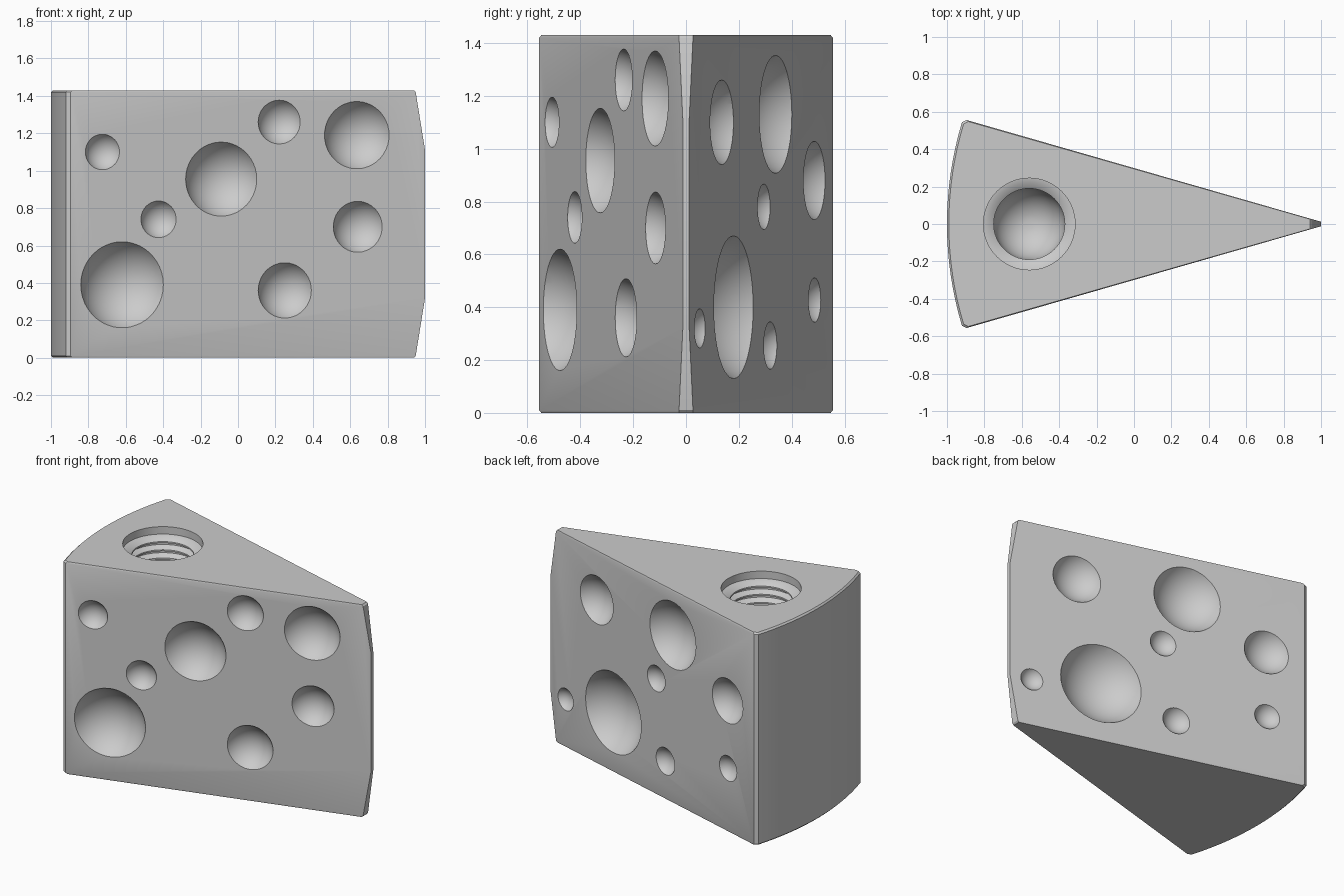
import bpy, bmesh, math
from mathutils import Vector, Matrix

old = bpy.data.objects.get("Cube")
if old:
    bpy.data.objects.remove(old, do_unlink=True)

HEIGHT, EDGE = 1.43, 0.01
TIP, SLOPE = 0.012, 0.287      # half width at the tip, widening towards the rind
RIND_RADIUS = 1.887
DEPTH = 0.6                    # hole depth relative to its radius


def side_y(x):
    return TIP + SLOPE * (1 - x)


def make_object(name, bm):
    bmesh.ops.recalc_face_normals(bm, faces=bm.faces[:])
    mesh = bpy.data.meshes.new(name)
    bm.to_mesh(mesh)
    bm.free()
    obj = bpy.data.objects.new(name, mesh)
    bpy.context.collection.objects.link(obj)
    return obj


# Wedge: convex block with a curved rind, softened rims and a tip cut back at both ends
outline = [(x, s * side_y(x)) for x in (0.95, -0.895) for s in (-1, 1)]
rind_angle = 0.97 * math.asin(0.56 / RIND_RADIUS)
for i in range(17):
    a = rind_angle * (1 - i / 8)
    outline.append((RIND_RADIUS - 1 - RIND_RADIUS * math.cos(a), RIND_RADIUS * math.sin(a)))
bm = bmesh.new()
for x, y in outline:
    for z in (EDGE, HEIGHT - EDGE):
        bm.verts.new((x, y, z))
    for z in (0, HEIGHT):
        bm.verts.new((x * 0.99, y * 0.985, z))
for s in (-1, 1):
    for z in (0.32, 1.11):
        bm.verts.new((1, s * TIP, z))
hull = bmesh.ops.convex_hull(bm, input=bm.verts[:])
bmesh.ops.delete(bm, geom=[v for v in bm.verts if not v.link_faces], context='VERTS')
bmesh.ops.dissolve_limit(bm, angle_limit=math.radians(0.4), verts=bm.verts[:], edges=bm.edges[:])
wedge = make_object("cheese_wedge", bm)

# Round holes: x, z, radius on the front side, then on the back side
front_holes = [(-0.725, 1.10, 0.095), (-0.425, 0.74, 0.098), (-0.62, 0.39, 0.23), (-0.09, 0.955, 0.198),
               (0.22, 1.26, 0.117), (0.635, 1.19, 0.18), (0.64, 0.70, 0.136), (0.25, 0.36, 0.148)]
back_holes = [(0.57, 1.10, 0.16), (-0.14, 1.13, 0.223), (-0.65, 0.88, 0.148), (0.015, 0.78, 0.086),
              (0.415, 0.40, 0.27), (0.86, 0.32, 0.074), (-0.07, 0.255, 0.09), (-0.655, 0.427, 0.084)]
bm = bmesh.new()
for side, holes in ((-1, front_holes), (1, back_holes)):
    normal = Vector((SLOPE, side, 0)).normalized()
    for x, z, r in holes:
        ball = r * (1 + DEPTH ** 2) / (2 * DEPTH)
        centre = Vector((x, side * side_y(x), z)) + normal * (ball - DEPTH * r)
        bmesh.ops.create_uvsphere(bm, u_segments=48, v_segments=24, radius=ball,
                                  matrix=Matrix.Translation(centre))
hole_cutter = make_object("hole_cutter", bm)

# Threaded socket in the top: ridged wall ending in a rounded floor
profile = [(0.245, 0.1), (0.245, -0.05), (0.22, -0.055)]
for turn in range(4):
    z = -0.075 - 0.055 * turn
    profile += [(0.19, z), (0.19, z - 0.01), (0.225, z - 0.022), (0.225, z - 0.036)]
for i in range(12):
    a = math.pi / 2 * i / 12
    profile.append((0.19 * math.cos(a), -0.3 - 0.19 * math.sin(a)))
bm = bmesh.new()
SIDES = 64
rings = [[bm.verts.new((r * math.cos(math.tau * i / SIDES) - 0.56, r * math.sin(math.tau * i / SIDES), HEIGHT + z))
          for i in range(SIDES)] for r, z in profile]
for upper, lower in zip(rings, rings[1:]):
    for i in range(SIDES):
        j = (i + 1) % SIDES
        bm.faces.new((upper[i], upper[j], lower[j], lower[i]))
bm.faces.new(rings[0])
bm.faces.new(rings[-1])
socket_cutter = make_object("socket_cutter", bm)

# Carve the wedge and drop the cutters
bpy.ops.object.select_all(action='DESELECT')
bpy.context.view_layer.objects.active = wedge
wedge.select_set(True)
for cutter in (hole_cutter, socket_cutter):
    cutter.hide_render = True
    mod = wedge.modifiers.new("carve", 'BOOLEAN')
    mod.operation, mod.solver, mod.object = 'DIFFERENCE', 'MANIFOLD', cutter
    bpy.ops.object.modifier_apply(modifier=mod.name)
    bpy.data.objects.remove(cutter, do_unlink=True)

# Plain grey finish
grey = bpy.data.materials.new("plain_grey")
grey.use_nodes = True
colour = (0.6, 0.6, 0.6, 1)
grey.diffuse_color = colour
grey.node_tree.nodes["Principled BSDF"].inputs["Base Color"].default_value = colour
wedge.data.materials.clear()
wedge.data.materials.append(grey)
bpy.ops.object.shade_smooth_by_angle(angle=math.radians(30))
